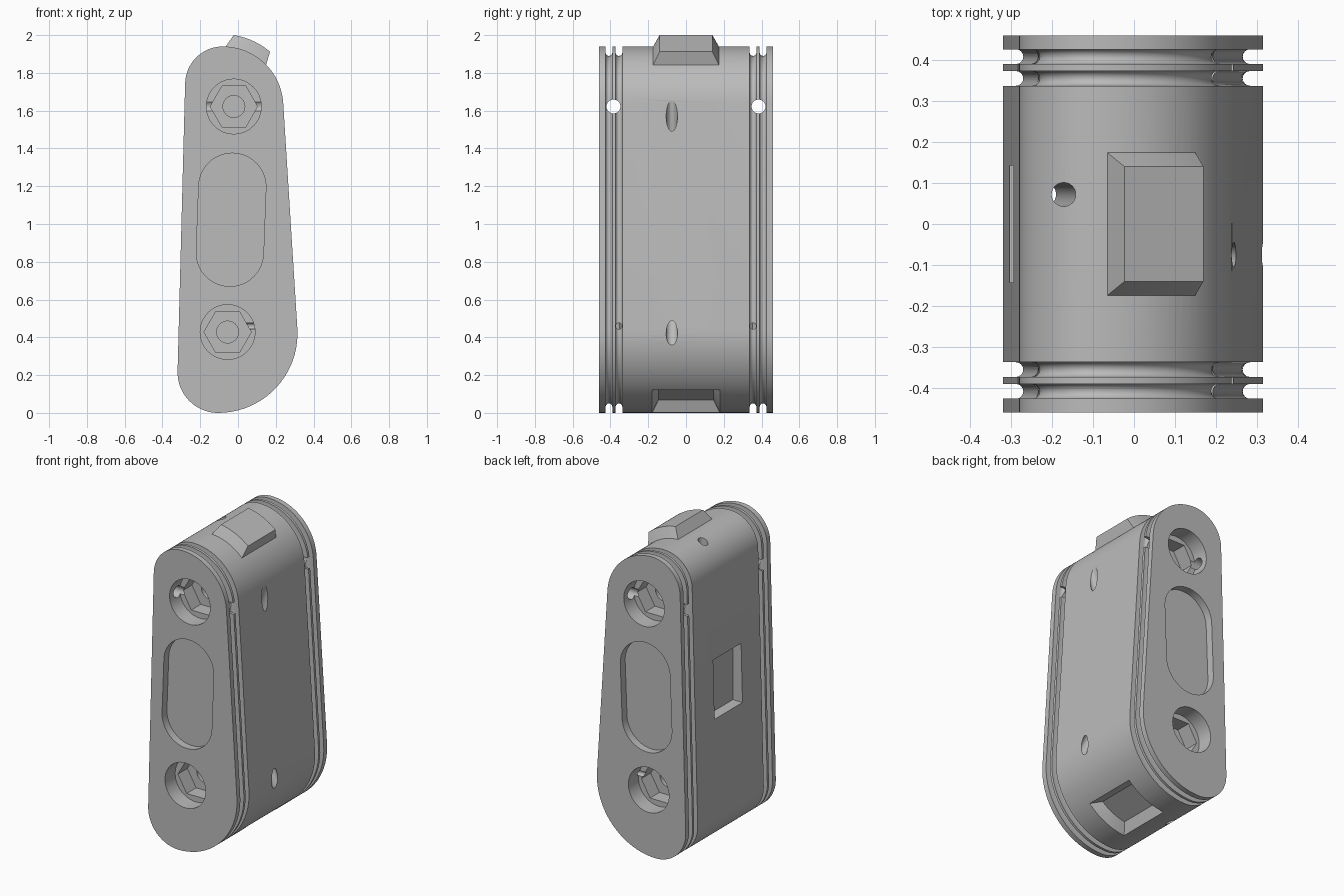
import bpy, bmesh, math
from mathutils import Vector, Matrix

if "Cube" in bpy.data.objects:
    bpy.data.objects.remove(bpy.data.objects["Cube"])

grey = bpy.data.materials.new("plain grey")
grey.use_nodes = True
COLOUR = (0.5, 0.5, 0.5, 1)
grey.diffuse_color = COLOUR
grey.node_tree.nodes["Principled BSDF"].inputs["Base Color"].default_value = COLOUR


def finish(bm, name):
    bmesh.ops.recalc_face_normals(bm, faces=bm.faces)
    mesh = bpy.data.meshes.new(name)
    bm.to_mesh(mesh)
    bm.free()
    mesh.materials.append(grey)
    ob = bpy.data.objects.new(name, mesh)
    bpy.context.collection.objects.link(ob)
    return ob


def loft(rings, name):
    bm = bmesh.new()
    loops = [[bm.verts.new(p) for p in ring] for ring in rings]
    n = len(loops[0])
    for a, b in zip(loops, loops[1:]):
        for i in range(n):
            bm.faces.new((a[i], a[(i + 1) % n], b[(i + 1) % n], b[i]))
    bm.faces.new(loops[0])
    bm.faces.new(loops[-1])
    return finish(bm, name)


def rod(start, end, radius, sides=32, turn=0.0):
    start, end = Vector(start), Vector(end)
    axis = end - start
    bm = bmesh.new()
    rot = axis.to_track_quat('Z', 'Y').to_matrix().to_4x4()
    bmesh.ops.create_cone(bm, cap_ends=True, segments=sides, radius1=radius, radius2=radius,
                          depth=axis.length,
                          matrix=Matrix.Translation((start + end) / 2) @ rot @ Matrix.Rotation(turn, 4, 'Z'))
    return finish(bm, "cutter")


def apply_boolean(target, other, operation):
    mod = target.modifiers.new("boolean", 'BOOLEAN')
    mod.operation = operation
    mod.solver = 'EXACT'
    mod.object = other
    bpy.context.view_layer.objects.active = target
    bpy.ops.object.modifier_apply(modifier=mod.name)
    bpy.data.objects.remove(other)


# Outline arcs: centre x, centre z, radius, start and end angle
ARCS = [(-0.08, 1.62, 0.32, 3.6, 90), (-0.08, 1.74, 0.20, 90, 178.5),
        (-0.105, 0.215, 0.215, 178.5, 270), (-0.105, 0.42, 0.42, -90, 3.6)]
STEPS = 20


def outline(y, inset):
    points = []
    for k, (cx, cz, r, a0, a1) in enumerate(ARCS):
        skip = k in (1, 3)  # shared tangent point with the arc before
        for i in range(int(skip), STEPS + 1):
            a = math.radians(a0 + (a1 - a0) * i / STEPS)
            points.append((cx + (r - inset) * math.cos(a), y, cz + (r - inset) * math.sin(a)))
    return points


# Body with two round-bottomed cord grooves near each end
END, W, DEPTH = 0.46, 0.018, 0.05
section = [(-END, 0)]
for c in (-0.408, -0.355, 0.355, 0.408):
    section.append((c - W, 0))
    for i in range(9):
        a = math.pi * i / 8
        section.append((c - W * math.cos(a), DEPTH - W + W * math.sin(a)))
    section.append((c + W, 0))
section.append((END, 0))
body = loft([outline(y, d) for y, d in section], "body")


def curved_block(cx, cz, levels, name):
    """Block following an arc; each level is radius, start angle, end angle, half width."""
    rings = []
    for r, a0, a1, w in levels:
        arc = []
        for i in range(13):
            a = math.radians(a0 + (a1 - a0) * i / 12)
            arc.append((cx + r * math.cos(a), cz + r * math.sin(a)))
        rings.append([(x, -w, z) for x, z in arc] + [(x, w, z) for x, z in reversed(arc)])
    return loft(rings, name)


# Locating peg on top and matching pocket underneath
peg = curved_block(-0.08, 1.62, [(0.29, 44, 87.5, 0.175), (0.318, 44, 87.5, 0.175),
                                 (0.384, 49.5, 81.5, 0.14)], "locating_peg")
apply_boolean(body, peg, 'UNION')
pocket = curved_block(-0.105, 0.42, [(0.355, -81, -51, 0.145), (0.422, -86, -45.5, 0.18),
                                     (0.45, -86, -45.5, 0.18)], "cutter")
apply_boolean(body, pocket, 'DIFFERENCE')

cutters = []
for s in (-1, 1):
    # Bolt recesses: counterbore, hexagon pocket and centre hole
    for x, z in ((-0.022, 1.622), (-0.055, 0.428)):
        for r, depth, sides in ((0.145, 0.104, 48), (0.125, 0.2, 6), (0.058, 0.32, 32)):
            turn = 0
            if sides == 6:
                turn = math.pi / 2
            cutters.append(rod((x, s * 0.5, z), (x, s * (END - depth), z), r, sides, turn))
    # Shallow slot-shaped recess on the end face
    bm = bmesh.new()
    for x, z in ((-0.03, 1.197), (-0.043, 0.848)):
        for i in range(48):
            a = math.tau * i / 48
            for y in (0.5, END - 0.05):
                bm.verts.new((x + 0.178 * math.cos(a), s * y, z + 0.178 * math.sin(a)))
    bmesh.ops.convex_hull(bm, input=bm.verts)
    bmesh.ops.dissolve_limit(bm, angle_limit=0.01, verts=bm.verts, edges=bm.edges)
    cutters.append(finish(bm, "cutter"))
    # Cord holes joining the grooves to the recesses
    cutters.append(rod((-0.5, s * 0.384, 1.622), (0.5, s * 0.384, 1.622), 0.037))
    cutters.append(rod((0.02, s * 0.355, 0.46), (0.5, s * 0.355, 0.46), 0.017, 16))

# Window pocket on the right wall
bm = bmesh.new()
bmesh.ops.create_cube(bm, size=1, matrix=Matrix.Translation((-0.33, 0, 1.02))
                      @ Matrix.Diagonal((0.19, 0.285, 0.38, 1)))
cutters.append(finish(bm, "cutter"))

# Long string hole and the two slanting holes in the left wall
cutters.append(rod((-0.168, 0.072, 2.05), (-0.222, 0.072, -0.1), 0.029))
for point, direction in (((0.243, -0.075, 1.57), (-0.31, 0, -0.95)),
                         ((0.313, -0.075, 0.42), (-0.46, 0, 0.89))):
    p, d = Vector(point), Vector(direction)
    cutters.append(rod(p - d * 0.3, p + d * 0.35, 0.03))

for cutter in cutters:
    apply_boolean(body, cutter, 'DIFFERENCE')

bpy.ops.object.select_all(action='DESELECT')
body.select_set(True)
bpy.context.view_layer.objects.active = body
bpy.ops.object.shade_smooth_by_angle(angle=math.radians(28))
